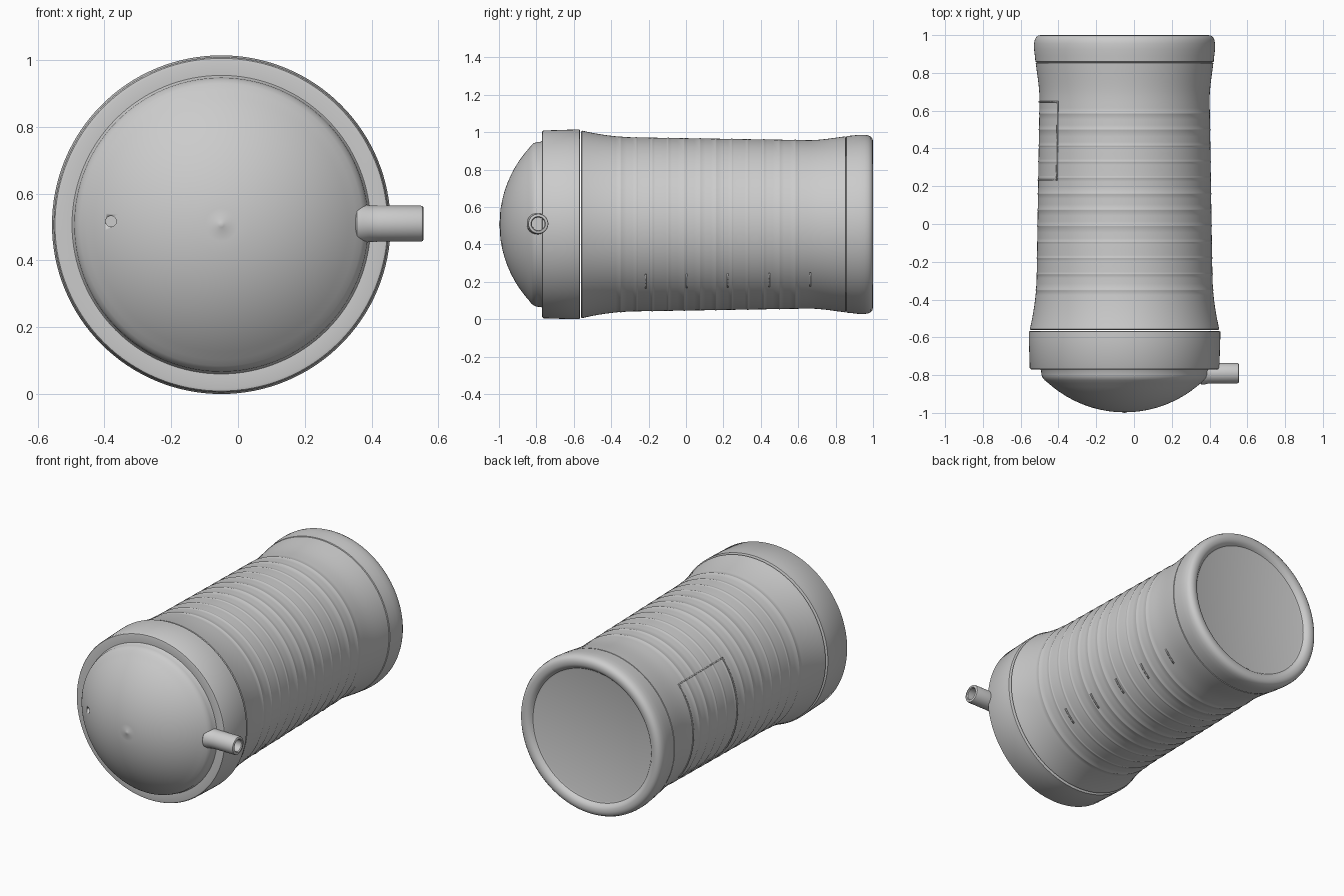
import bpy, bmesh
from math import sin, cos, pi, sqrt, radians
from mathutils import Vector

if "Cube" in bpy.data.objects:
    bpy.data.objects.remove(bpy.data.objects["Cube"])

CX, CZ = -0.05, 0.507        # bottle axis, running along y


def finish(name, bm, angle=35):
    bmesh.ops.recalc_face_normals(bm, faces=bm.faces)
    me = bpy.data.meshes.new(name)
    bm.to_mesh(me)
    bm.free()
    ob = bpy.data.objects.new(name, me)
    bpy.context.collection.objects.link(ob)
    bpy.ops.object.select_all(action='DESELECT')
    ob.select_set(True)
    bpy.context.view_layer.objects.active = ob
    bpy.ops.object.shade_smooth_by_angle(angle=radians(angle))
    return ob


def lathe(name, profile, place, segs=128):
    """Revolve (radius, distance) points; place(u, v, t) maps to world."""
    bm = bmesh.new()
    rings = []
    for r, t in profile:
        n = 1 if r == 0 else segs
        rings.append([bm.verts.new(place(r * cos(2 * pi * i / segs), r * sin(2 * pi * i / segs), t))
                      for i in range(n)])
    for a, b in zip(rings, rings[1:]):
        for i in range(segs):
            j = (i + 1) % segs
            quad = [a[i % len(a)], a[j % len(a)], b[j % len(b)], b[i % len(b)]]
            bm.faces.new(list(dict.fromkeys(quad)))
    return finish(name, bm)


def along_y(u, v, t):
    return Vector((CX + u, t, CZ + v))


def along_x(u, v, t):
    return Vector((t, -0.79 + u, CZ + 0.003 + v))


def body_radius(y):
    r = 0.465 - 0.016 * (y + 0.27)
    if y < -0.27:
        r += 0.035 * ((-0.27 - y) / 0.3) ** 2
    if y > 0.65:
        s = min((y - 0.65) / 0.3, 1)
        r += 0.031 * s * s * (3 - 2 * s)
    return r


# Domed lid with small central nub, lip and rim band
R = 0.604
dome = [(0, -1.0), (0.008, -0.999), (0.014, -0.996)]
dome += [(sqrt(2 * R * d - d * d), -0.997 + d) for d in (0.002, 0.006, 0.014, 0.026, 0.042, 0.062,
                                                       0.085, 0.11, 0.135, 0.155)]
dome += [(0.423, -0.827), (0.434, -0.814), (0.44, -0.798), (0.442, -0.775), (0.447, -0.768),
         (0.49, -0.77), (0.498, -0.768), (0.502, -0.761), (0.507, -0.6), (0.507, -0.57),
         (0.5, -0.566), (0, -0.566)]
lid = lathe("lid", dome, along_y)

# Vent hole in the lid
cutter = lathe("vent_cutter", [(0, -1), (0.016, -1), (0.016, -0.86), (0, -0.86)],
               lambda u, v, t: Vector((-0.38 + u, t, 0.517 + v)), 24)
cutter.hide_render = True
mod = lid.modifiers.new("vent", 'BOOLEAN')
mod.operation, mod.object, mod.solver = 'DIFFERENCE', cutter, 'EXACT'
bpy.context.view_layer.objects.active = lid
bpy.ops.object.modifier_apply(modifier="vent")
bpy.data.objects.remove(cutter)

# Side spout with bore and flared root
lathe("spout", [(0, 0.345), (0.05, 0.347), (0.061, 0.357), (0.06, 0.372), (0.055, 0.392),
                (0.054, 0.42), (0.054, 0.546), (0.052, 0.553), (0.047, 0.556), (0.039, 0.556),
                (0.035, 0.551), (0.034, 0.42), (0, 0.42)], along_x, 48)

# Waisted body with fine raised rings
body = [(0, -0.562), (0.495, -0.562)]
y = -0.556
while y < 0.85:
    body.append((body_radius(y), y))
    y += 0.03
for k in range(12):
    c = -0.35 + 0.085 * k
    body = [p for p in body if abs(p[1] - c) > 0.008]
    body += [(body_radius(c) + h, c + d) for d, h in ((-0.006, 0), (-0.002, 0.002),
                                                      (0.002, 0.002), (0.006, 0))]
body.sort(key=lambda p: p[1])
body += [(body_radius(0.852), 0.852), (0.463, 0.855), (0, 0.855)]
lathe("body", body, along_y)

# Base cap with rounded foot and recessed underside
lathe("base", [(0, 0.856), (0.465, 0.856), (0.472, 0.859), (0.475, 0.89), (0.479, 0.925),
               (0.479, 0.955), (0.476, 0.974), (0.469, 0.988), (0.458, 0.997), (0.443, 1.0),
               (0.427, 0.999), (0.413, 0.993), (0.404, 0.983), (0.398, 0.975), (0.388, 0.972),
               (0, 0.972)], along_y)


# Raised outline of the label panel and graduation ticks, wrapped on the body
def patch(name, y0, y1, a0, a1):
    bm = bmesh.new()
    na, ny = max(1, int((a1 - a0) / 3)), max(1, int((y1 - y0) / 0.04))
    grid = []
    for i in range(na + 1):
        a = radians(a0 + (a1 - a0) * i / na)
        row = []
        for j in range(ny + 1):
            yy = y0 + (y1 - y0) * j / ny
            r = body_radius(yy) + 0.0025
            row.append(bm.verts.new(along_y(r * sin(a), r * cos(a), yy)))
        grid.append(row)
    for i in range(na):
        for j in range(ny):
            bm.faces.new((grid[i][j], grid[i + 1][j], grid[i + 1][j + 1], grid[i][j + 1]))
    ob = finish(name, bm)
    ob.modifiers.new("thickness", 'SOLIDIFY').thickness = 0.004
    ob.modifiers["thickness"].offset = 0


for n, (y0, y1, a0, a1) in enumerate([(0.23, 0.236, 231, 309), (0.644, 0.65, 231, 309),
                                      (0.23, 0.65, 231, 231.8), (0.23, 0.65, 308.2, 309)]):
    patch(f"label_frame_{n + 1}", y0, y1, a0, a1)
for n in range(5):
    yy = -0.22 + 0.22 * n
    patch(f"graduation_tick_{n + 1}", yy, yy + 0.008, 125, 137)
